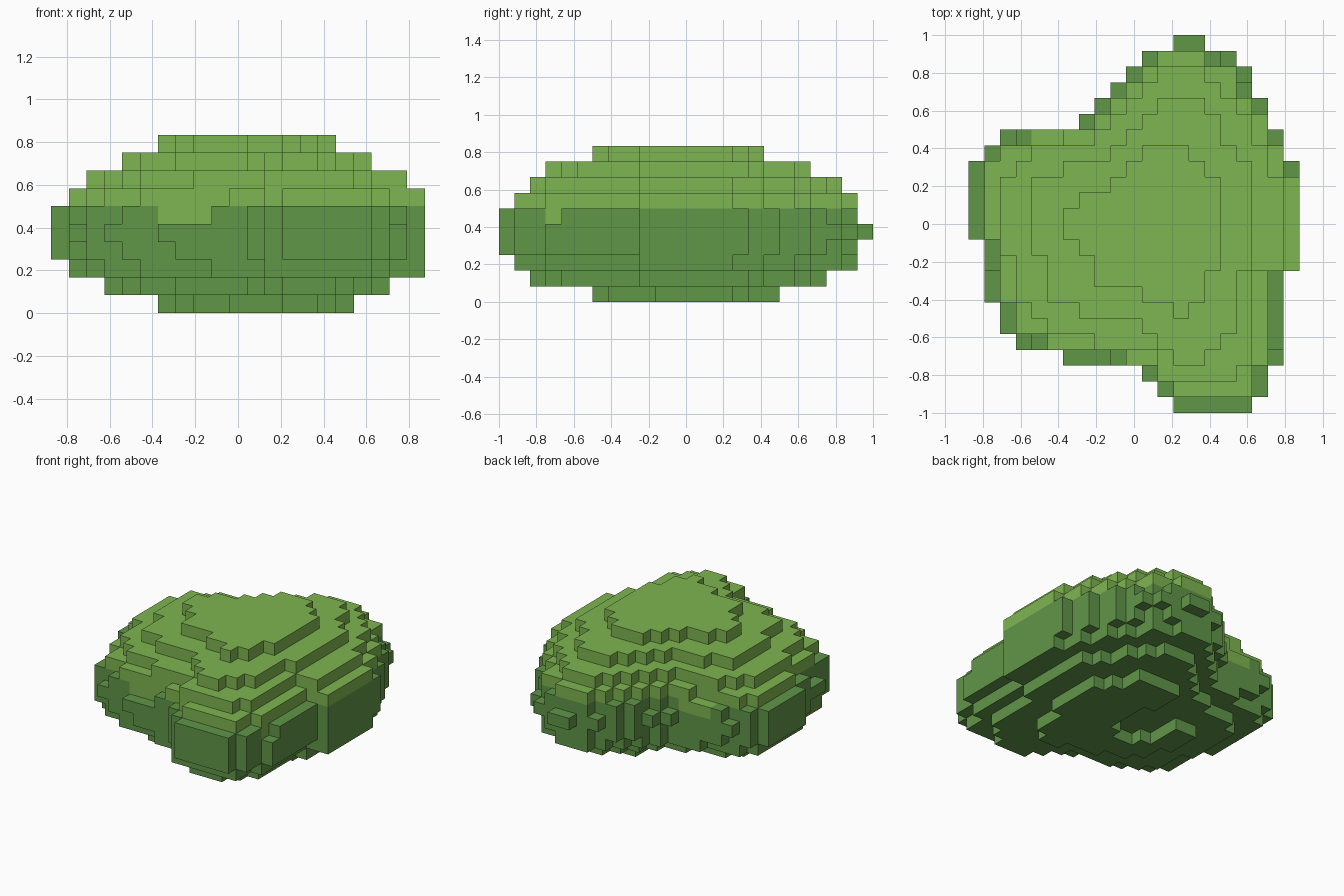
import bpy, bmesh
from mathutils import Vector

if "Cube" in bpy.data.objects:
    bpy.data.objects.remove(bpy.data.objects["Cube"], do_unlink=True)

BLOCK = 1 / 12                  # size of one block
COLS, ROWS = 21, 24
ORIGIN = Vector((-COLS / 2, -ROWS / 2, 0))


def make_material(name, rgb):
    mat = bpy.data.materials.new(name)
    mat.use_nodes = True
    mat.diffuse_color = (*rgb, 1)
    mat.node_tree.nodes["Principled BSDF"].inputs["Base Color"].default_value = (*rgb, 1)
    return mat


light_leaf = make_material("light leaf green", (0.21, 0.465, 0.082))
dark_leaf = make_material("dark leaf green", (0.118, 0.305, 0.064))

# Outline corners in blocks: at the widest layer, and at the crown
outline = [
    ((13, 0), (13.5, 5.8)), ((11, 2.5), (11.4, 7.4)), ((6, 3.5), (8, 8)),
    ((1.8, 5), (8, 9)), ((1, 10), (6.7, 10.5)), ((0, 11.3), (6, 11.5)),
    ((0, 15.5), (6, 12.7)), ((2, 17.5), (7.3, 13.8)), ((7.3, 18.5), (9.3, 14.5)),
    ((11.2, 22.6), (10.8, 16.3)), ((13.4, 24), (11, 17)), ((14.7, 24), (14, 17)),
    ((17, 22.5), (15, 15.7)), ((19, 19.2), (16, 14.3)), ((21.3, 14.9), (16.1, 14)),
    ((21.4, 9.5), (16, 9.7)), ((20, 8.5), (15, 9)), ((20, 3.5), (15, 7)),
    ((18.2, 0), (13.5, 5.8)),
]

# How far each layer shrinks from the widest outline to the crown, ground up
shrink = [0.92, 0.43, 0.14, 0.05, 0, 0.05, 0.15, 0.3, 0.6, 1]
BASE_SHIFT = Vector((0.3, 0.2))


def inside(x, y, poly):
    """Even-odd test of a point against an outline."""
    result = False
    for a, b in zip(poly, poly[1:] + poly[:1]):
        if (a.y > y) != (b.y > y) and x < a.x + (b.x - a.x) * (y - a.y) / (b.y - a.y):
            result = not result
    return result


def is_cut(i, j, k):
    """Hollow under the base, single back tip, and front notches under the light half."""
    hollow = k == 0 and ((i - 9.5) / 2.3) ** 2 + ((j - 12.5) / 3.2) ** 2 < 1
    tip = j == 23 and k != 4
    notch = k == 5 and j == 3 and (i < 9 or i == 19)
    return hollow or tip or notch


def is_light(i, j, k):
    """Upper half, plus three patches that hang one block lower."""
    patch = (j == 4 and 6 <= i <= 8) or (j == 17 and 4 <= i <= 6) or (j == 3 and i == 18)
    return k >= 6 or (k == 5 and patch)


# Fill each layer's outline with blocks
cells = set()
for k, amount in enumerate(shrink):
    poly = [Vector(wide).lerp(Vector(crown), amount) for wide, crown in outline]
    if k == 0:
        poly = [p + BASE_SHIFT for p in poly]
    cells |= {(i, j, k) for i in range(COLS) for j in range(ROWS)
              if inside(i + 0.5, j + 0.5, poly) and not is_cut(i, j, k)}

# Skin: one square for each exposed block side
bm = bmesh.new()
corners = {}


def corner(p):
    key = tuple(p)
    if key not in corners:
        corners[key] = bm.verts.new((ORIGIN + Vector(key)) * BLOCK)
    return corners[key]


for cell in sorted(cells):
    for axis in range(3):
        for side in (0, 1):
            neighbour = list(cell)
            neighbour[axis] += 2 * side - 1
            if tuple(neighbour) in cells:
                continue
            quad = []
            for a, b in ((0, 0), (1, 0), (1, 1), (0, 1)):
                p = list(cell)
                p[axis] += side
                p[(axis + 1) % 3] += a
                p[(axis + 2) % 3] += b
                quad.append(corner(p))
            face = bm.faces.new(quad if side else quad[::-1])
            face.material_index = 0 if is_light(*cell) else 1

# Merge flat neighbours into clean faces
bmesh.ops.dissolve_limit(bm, angle_limit=0.01, verts=bm.verts[:], edges=bm.edges[:],
                         delimit={'MATERIAL'})

mesh = bpy.data.meshes.new("bush_foliage")
bm.to_mesh(mesh)
bm.free()
mesh.materials.append(light_leaf)
mesh.materials.append(dark_leaf)
bush = bpy.data.objects.new("bush_foliage", mesh)
bpy.context.collection.objects.link(bush)
